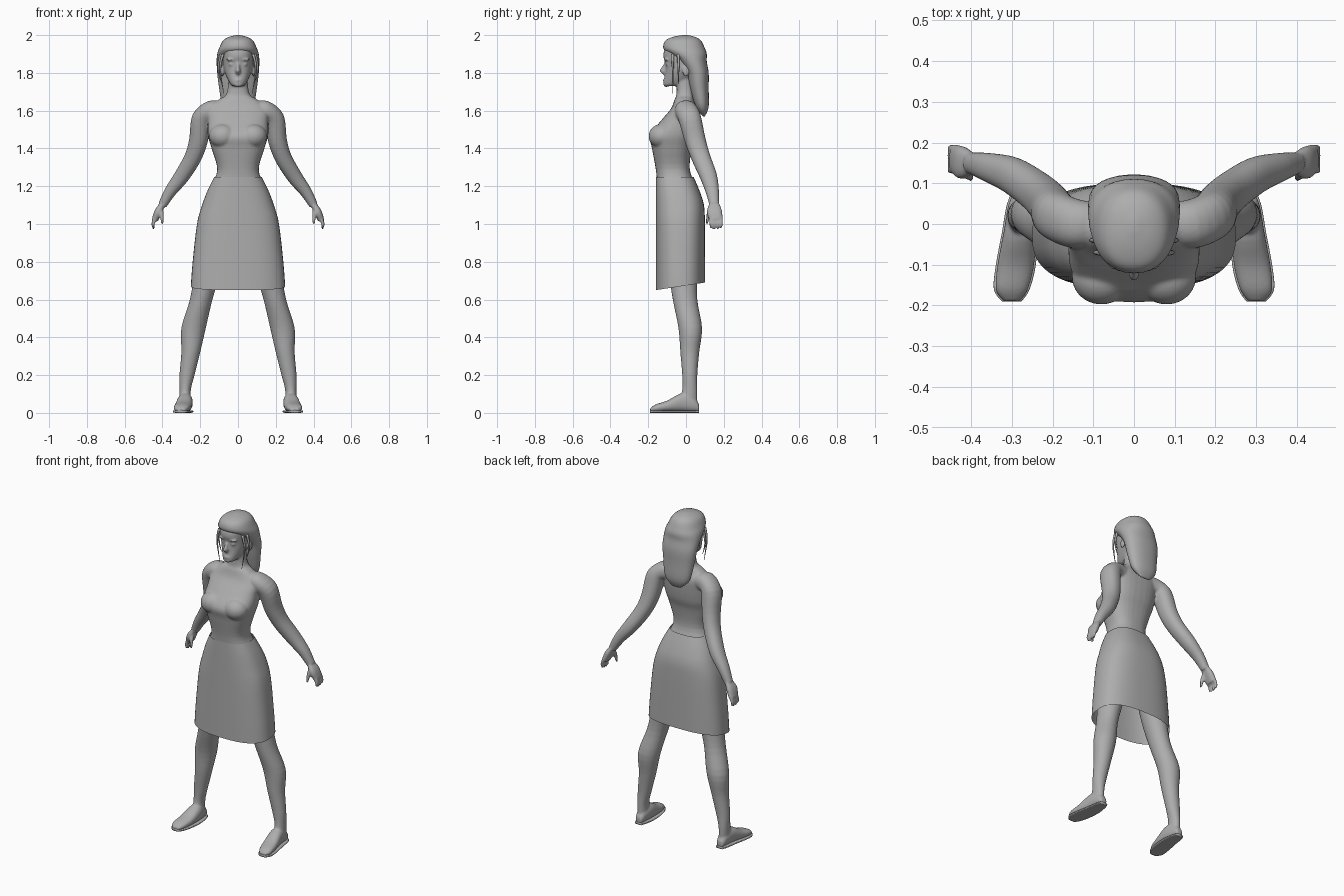
import bpy, bmesh, math
from mathutils import Vector, Matrix

cube = bpy.data.objects.get("Cube")
if cube:
    bpy.data.objects.remove(cube)

grey = (.42, .42, .42, 1)
material = bpy.data.materials.new("plain grey")
material.use_nodes = True
material.diffuse_color = grey
material.node_tree.nodes["Principled BSDF"].inputs["Base Color"].default_value = grey


def level(z, half_width, front, back, x=0, tilt=0):
    """Horizontal section given by its half width and its front and back y."""
    centre = Vector((x, (front + back) / 2, z))
    return centre, Vector((half_width, 0, 0)), Vector((0, (back - front) / 2, tilt))


def upright(x, y, half_width, half_height, lift=0):
    """Vertical section standing on the ground, for feet and soles."""
    centre = Vector((x, y, half_height + lift))
    return centre, Vector((half_width, 0, 0)), Vector((0, 0, half_height))


def tube(points, flat=1):
    """Sections square to a path of (x, y, z, radius), thinned sideways by flat."""
    places = [Vector(point[:3]) for point in points]
    sections = []
    for i, place in enumerate(places):
        following = places[min(i + 1, len(places) - 1)]
        along = (following - places[max(i - 1, 0)]).normalized()
        depth = Vector((0, 1, 0))
        depth = (depth - along * depth.dot(along)).normalized()
        radius = points[i][3]
        sections.append((place, depth * radius, along.cross(depth) * radius * flat))
    return sections


def spline(before, start, end, after, t):
    """Smooth curve from start to end, passing through all sections."""
    leaving, arriving = (end - before) / 2, (after - start) / 2
    gap = end - start
    return start + leaving * t + (gap * 3 - leaving * 2 - arriving) * t**2 + (leaving + arriving - gap * 2) * t**3


def rounded(value, power):
    return math.copysign(abs(value) ** (2 / power), value)


def loft(bm, sections, side=1, power=2.0, segments=32, steps=4, caps=True):
    """Skin a smooth surface through superellipse sections."""
    padded = [sections[0], *sections, sections[-1]]
    fine = []
    for i in range(len(sections) - 1):
        for step in range(steps):
            fine.append([spline(*parts, step / steps) for parts in zip(*padded[i:i + 4])])
    fine.append(sections[-1])
    rings = []
    for centre, across, up in fine:
        ring = []
        for k in range(segments):
            angle = math.tau * k / segments
            point = centre + across * rounded(math.cos(angle), power) + up * rounded(math.sin(angle), power)
            ring.append(bm.verts.new((point.x * side, point.y, point.z)))
        rings.append(ring)
    faces = []
    for lower, upper in zip(rings, rings[1:]):
        for k in range(segments):
            faces.append(bm.faces.new((lower[k - 1], lower[k], upper[k], upper[k - 1])))
    if caps:
        faces += [bm.faces.new(rings[0]), bm.faces.new(rings[-1])]
    bmesh.ops.recalc_face_normals(bm, faces=faces)


def blob(bm, centre, radii):
    matrix = Matrix.Translation(centre) @ Matrix.Diagonal((*radii, 1))
    bmesh.ops.create_uvsphere(bm, u_segments=24, v_segments=16, radius=1, matrix=matrix)


def finish(bm, name):
    mesh = bpy.data.meshes.new(name)
    bm.to_mesh(mesh)
    bm.free()
    mesh.materials.append(material)
    mesh.polygons.foreach_set("use_smooth", [True] * len(mesh.polygons))
    part = bpy.data.objects.new(name, mesh)
    bpy.context.scene.collection.objects.link(part)
    return part


body, soles, hair, skirt = [bmesh.new() for _ in range(4)]

# torso and neck
torso = [(.9, .12, -.08, .06), (1.1, .17, -.13, .07), (1.2, .14, -.15, .05), (1.29, .11, -.16, .02),
         (1.4, .14, -.18, .03), (1.47, .16, -.19, .05), (1.55, .16, -.13, .06), (1.61, .16, -.08, .06),
         (1.66, .1, -.06, .04), (1.69, .06, -.05, .04), (1.78, .05, -.05, .03)]
loft(body, [level(*section) for section in torso], power=2.5)

# head, nose, lips and chin
head = [(1.73, .02, -.11, -.06), (1.74, .04, -.12, -.01), (1.8, .07, -.11, .07), (1.85, .08, -.11, .09),
        (1.89, .08, -.12, .09), (1.93, .08, -.11, .08), (1.97, .05, -.07, .05)]
loft(body, [level(*section) for section in head], power=2.3)
nose = [(1.86, .01, -.11), (1.83, .01, -.13), (1.81, .014, -.14), (1.79, .01, -.12)]
loft(body, [level(*section, -.09) for section in nose])
blob(body, (0, -.11, 1.76), (.024, .012, .01))
blob(body, (0, -.105, 1.735), (.02, .014, .01))

arm = [(.07, 0, 1.6, .05), (.14, 0, 1.6, .06), (.19, .02, 1.56, .06), (.21, .05, 1.44, .055),
       (.24, .08, 1.35, .05), (.3, .12, 1.25, .045), (.36, .14, 1.17, .035), (.4, .15, 1.1, .026)]
palm = [(.39, .15, 1.12, .02), (.42, .15, 1.07, .04), (.44, .16, 1.02, .034)]
thumb = [(.41, .14, 1.09, .013), (.405, .12, 1.05, .012), (.4, .11, 1, .006)]
leg = [(1, .09, -.1, .07, .11), (.75, .07, -.09, .06, .16), (.6, .06, -.07, .06, .195),
       (.45, .065, -.04, .085, .235), (.32, .05, -.03, .07, .25), (.2, .04, -.02, .06, .27),
       (.12, .03, -.02, .06, .28), (.05, .03, -.04, .06, .28)]
foot = [(.28, .07, .02, .02), (.28, .04, .03, .04), (.28, -.02, .04, .05),
        (.29, -.1, .045, .03), (.3, -.16, .04, .02), (.3, -.19, .02, .01)]

for side in (1, -1):
    # brows, eyes, ears and bust
    blob(body, (side * .035, -.103, 1.87), (.028, .013, .007))
    blob(body, (side * .033, -.096, 1.845), (.017, .013, .009))
    blob(body, (side * .083, 0, 1.81), (.008, .02, .03))
    blob(body, (side * .08, -.13, 1.465), (.073, .068, .064))
    # arm and hand
    loft(body, tube(arm, flat=.9), side, power=2.2)
    loft(body, tube(palm, flat=.5), side, power=2.5)
    loft(body, tube(thumb), side, segments=12)
    for finger in range(4):
        y = .132 + finger * .018
        tip = .965 + abs(finger - 1.5) * .008
        loft(body, tube([(.435, y, 1.04, .01), (.45, y, 1, .009), (.445, y, tip, .005)]), side, segments=12)
    # leg, foot and thin sole
    loft(body, [level(*section) for section in leg], side)
    loft(body, [upright(*section, lift=.005) for section in foot], side, power=2.3)
    loft(soles, [upright(x, y, width + .004, .007) for x, y, width, height in foot], side, power=4)
    # loose strands beside the face
    for x, y, low in ((.09, -.07, 1.69), (.1, -.04, 1.74)):
        strand = [(x - .01, y, 1.9, .008), (x + .005, y, 1.82, .005), (x - .015, y, low, .001)]
        loft(hair, tube(strand), side, segments=8)

# blend the body into one smooth skin
skin = finish(body, "body")
remesh = skin.modifiers.new("blend", 'REMESH')
remesh.mode = 'VOXEL'
remesh.voxel_size = .0055
remesh.use_smooth_shade = True
soften = skin.modifiers.new("soften", 'SMOOTH')
soften.iterations = 6
finish(soles, "soles")

# long swept-back hair
locks = [(1.57, .03, .09, .1), (1.62, .08, .05, .12), (1.72, .1, .02, .12), (1.8, .11, 0, .12),
         (1.86, .113, -.04, .11), (1.9, .11, -.09, .11), (1.93, .1, -.12, .1), (1.97, .08, -.11, .08),
         (1.99, .05, -.07, .05), (2, .01, -.02, .01)]
loft(hair, [level(*section) for section in locks], power=2.2)
finish(hair, "hair")

# knee-length skirt, open below, hem lower at the front
panels = [(.67, .25, .1, .02), (.8, .24, .1, .01), (1, .217, .1, 0), (1.1, .19, .095, 0),
          (1.18, .16, .07, 0), (1.25, .125, .04, 0)]
loft(skirt, [level(z, width, -.16, back, tilt=tilt) for z, width, back, tilt in panels],
     power=2.6, segments=48, caps=False)
finish(skirt, "skirt")
